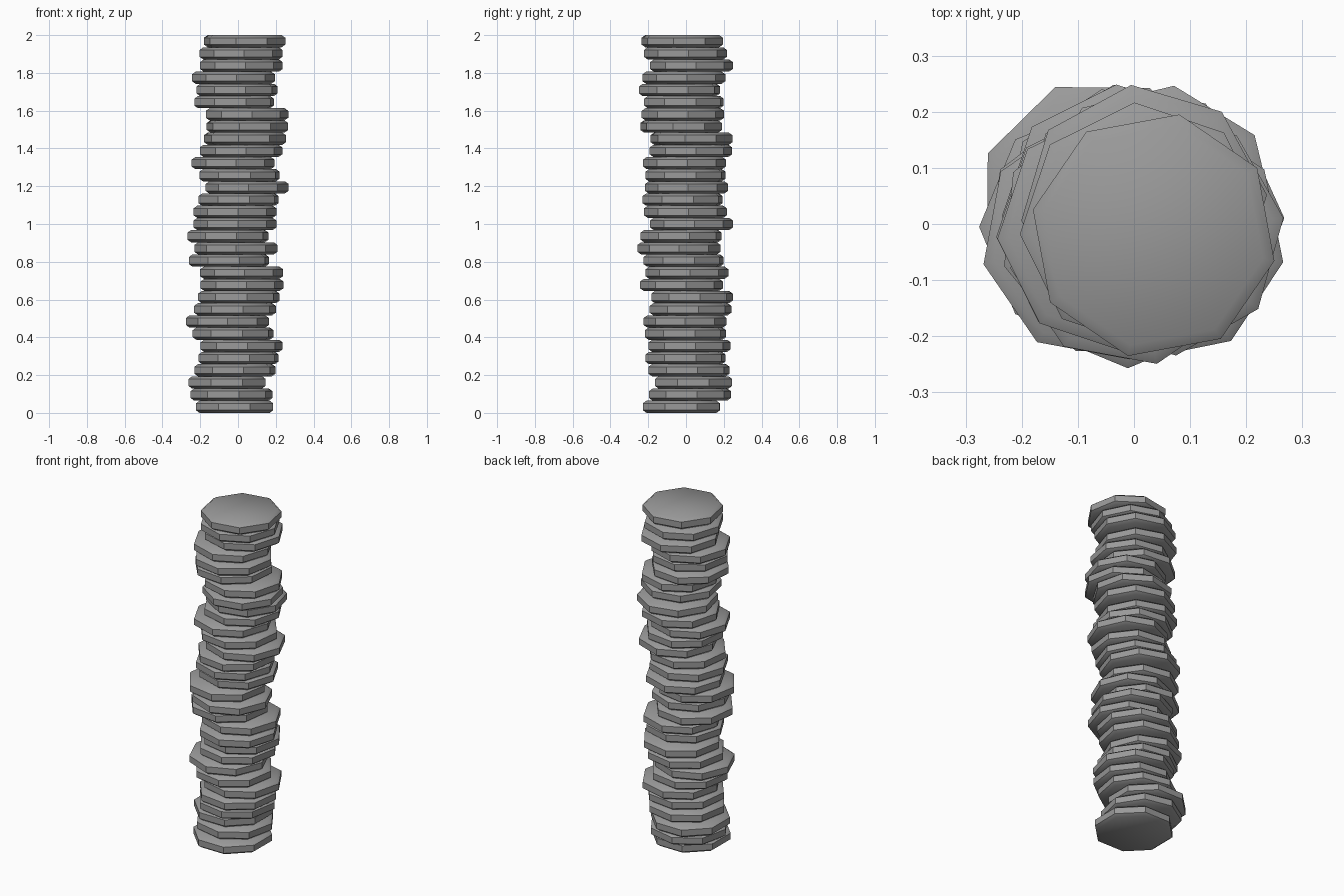
import bpy
import bmesh
from math import radians
from mathutils import Matrix

cube = bpy.data.objects.get("Cube")
if cube:
    bpy.data.objects.remove(cube)

# Material
grey = bpy.data.materials.new("coin_grey")
grey.use_nodes = True
colour = (0.32, 0.32, 0.32, 1)
grey.diffuse_color = colour
grey.node_tree.nodes["Principled BSDF"].inputs["Base Color"].default_value = colour

# Loose stack, from top to bottom: x shift, y shift (thousandths), turn (degrees)
STACK = [
    (35, -20, 33), (16, -3, 4), (18, 29, 6), (-24, -11, 4), (-5, -34, 12),
    (-21, -11, 17), (48, -16, 7), (50, -26, 34), (37, 29, 36), (16, 26, 7),
    (-26, -8, 4), (8, -3, 15), (48, 3, 2), (3, -18, 15), (-16, -3, 4),
    (-16, 29, 4), (-53, -26, 12), (-11, -37, 0), (-48, -13, 15), (19, 5, 4),
    (21, -24, 6), (5, 32, 11), (-16, 24, 11), (-56, -5, 0), (-26, -3, 13),
    (19, 19, 8), (3, -3, 15), (-16, 16, 12), (-58, 40, 22), (-34, 21, 10),
    (-18, -24, 22),
]
SIDES = 8
RADIUS = 0.22
CAP_RADIUS = 0.2
CHAMFER = 0.014
THICK = 2 / len(STACK)


def make_coin_mesh():
    """Octagonal disc with chamfered rims, standing on its own base."""
    bm = bmesh.new()
    profile = [(CAP_RADIUS, 0), (RADIUS, CHAMFER),
               (RADIUS, THICK - CHAMFER), (CAP_RADIUS, THICK)]
    rings = []
    for radius, height in profile:
        ring = bmesh.ops.create_circle(
            bm, segments=SIDES, radius=radius,
            matrix=Matrix.Translation((0, 0, height)))
        rings.append(ring["verts"])
    for low, high in zip(rings, rings[1:]):
        for i in range(SIDES):
            j = (i + 1) % SIDES
            bm.faces.new((low[i], low[j], high[j], high[i]))
    bm.faces.new(rings[0])
    bm.faces.new(rings[-1])
    bmesh.ops.recalc_face_normals(bm, faces=bm.faces)
    mesh = bpy.data.meshes.new("coin")
    bm.to_mesh(mesh)
    bm.free()
    mesh.materials.append(grey)
    return mesh


# Stack of coins sharing one mesh
coin_mesh = make_coin_mesh()
for level, (x, y, turn) in enumerate(reversed(STACK)):
    coin = bpy.data.objects.new(f"coin_{level + 1}", coin_mesh)
    bpy.context.collection.objects.link(coin)
    coin.location = (x / 1000, y / 1000, level * THICK)
    coin.rotation_euler.z = radians(turn)

# Caps blend softly into the chamfers, the rim edges stay sharp
bpy.ops.object.select_all(action="DESELECT")
coin.select_set(True)
bpy.context.view_layer.objects.active = coin
bpy.ops.object.shade_smooth_by_angle(angle=radians(42))
